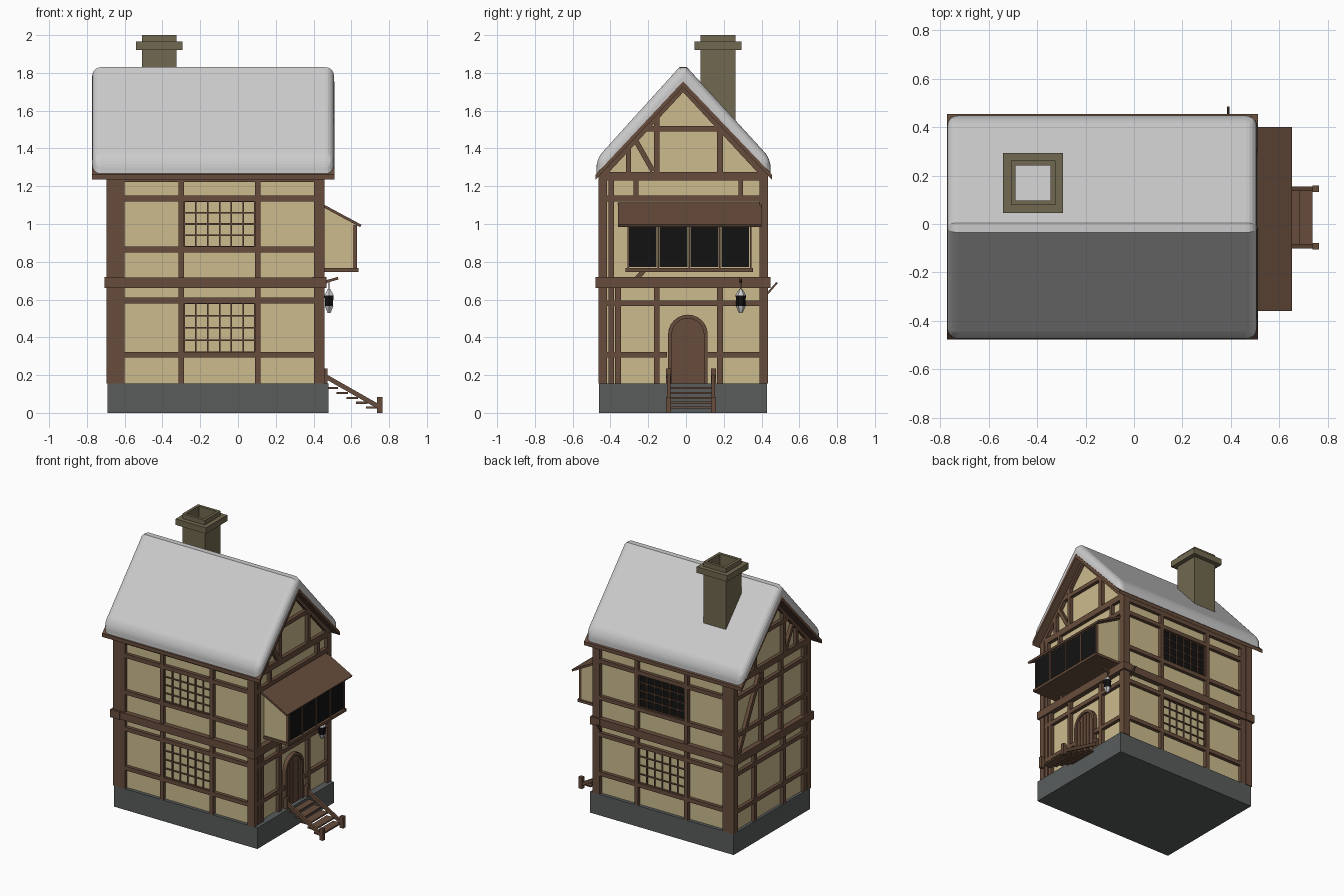
import bpy, bmesh, math
from mathutils import Vector

if "Cube" in bpy.data.objects:
    bpy.data.objects.remove(bpy.data.objects["Cube"])

def material(name, rgb):
    m = bpy.data.materials.new(name)
    m.diffuse_color = (*rgb, 1)
    m.use_nodes = True
    m.node_tree.nodes["Principled BSDF"].inputs["Base Color"].default_value = m.diffuse_color
    return m

WOOD = material("wood", (0.135, 0.073, 0.045))
PLASTER = material("plaster", (0.60, 0.50, 0.27))
STONE = material("stone", (0.10, 0.108, 0.108))
BRICK = material("chimney_stone", (0.165, 0.14, 0.08))
DARK = material("dark_glass", (0.006, 0.006, 0.006))
CX, CY, HX, HY = -0.12, -0.015, 0.55, 0.42      # house centre and wall half sizes

def finish(name, bm, mat=None):
    bmesh.ops.recalc_face_normals(bm, faces=bm.faces)
    me = bpy.data.meshes.new(name)
    bm.to_mesh(me)
    bm.free()
    ob = bpy.data.objects.new(name, me)
    bpy.context.collection.objects.link(ob)
    if mat:
        me.materials.append(mat)
    return ob

def add_bar(bm, p, q, n, w, d):
    """Bar from p to q, w wide, d deep along the normal n."""
    p, q, n = Vector(p), Vector(q), Vector(n).normalized()
    s = n.cross((q - p).normalized()) * w / 2
    n = n * d / 2
    a = [bm.verts.new(e + s * i + n * j) for e in (p, q) for i, j in ((-1, -1), (1, -1), (1, 1), (-1, 1))]
    bm.faces.new(a[:4])
    bm.faces.new(a[4:])
    for i in range(4):
        j = (i + 1) % 4
        bm.faces.new((a[i], a[j], a[4 + j], a[4 + i]))

def boxes(name, items, mat=None):
    bm = bmesh.new()
    for x0, x1, y0, y1, z0, z1 in items:
        x, y = (x0 + x1) / 2, (y0 + y1) / 2
        add_bar(bm, (x, y, z0), (x, y, z1), (0, 1, 0), x1 - x0, y1 - y0)
    return finish(name, bm, mat)

def prism(name, pts, x0, x1, mat=None):
    """Extrude a (y, z) outline along x."""
    bm = bmesh.new()
    f = bm.faces.new([bm.verts.new((x0, y, z)) for y, z in pts])
    r = bmesh.ops.extrude_face_region(bm, geom=[f])
    bmesh.ops.translate(bm, vec=(x1 - x0, 0, 0), verts=[v for v in r["geom"] if isinstance(v, bmesh.types.BMVert)])
    return finish(name, bm, mat)

# each wall: outward normal and mapping from (u, z) to the wall plane
WALLS = {
    "front": ((0, -1, 0), lambda u, z: (u, CY - HY, z)),
    "back": ((0, 1, 0), lambda u, z: (u, CY + HY, z)),
    "right": ((1, 0, 0), lambda u, z: (CX + HX, u, z)),
    "left": ((-1, 0, 0), lambda u, z: (CX - HX, u, z)),
}

def timbers(name, wall, items, depth=0.05, mat=WOOD):
    n, f = WALLS[wall]
    bm = bmesh.new()
    for u0, z0, u1, z1, w in items:
        add_bar(bm, f(u0, z0), f(u1, z1), n, w, depth)
    return finish(name, bm, mat)

# Stone base and plastered body with gables
boxes("stone_base", [(-0.69, 0.48, -0.46, 0.43, 0, 0.155)], STONE)
prism("plaster_walls", [(CY - HY, 0.15), (CY + HY, 0.15), (CY + HY, 1.27), (CY, 1.735), (CY - HY, 1.27)],
      CX - HX, CX + HX, PLASTER)

# Corner posts
boxes("corner_posts", [(x, x + 0.055, y, y + 0.045, 0.155, 1.26)
                       for x in (-0.695, 0.402) for y in (-0.462, 0.39)], WOOD)

# Front and back timbers and leaded windows
for wall in ("front", "back"):
    posts = [(x, 0.155, x, 1.25, 0.03) for x in (-0.30, 0.105)] + [(-0.625, 0.155, -0.625, 1.25, 0.05)]
    rails = [(-0.66, z, 0.42, z, 0.03) for z in (0.307, 0.595, 0.865, 1.135, 1.237)]
    timbers(wall + "_timbers", wall, posts + rails)
    timbers(wall + "_floor_beam", wall, [(-0.70, 0.69, 0.44, 0.69, 0.055)], 0.075)
    for level, z0, z1 in (("lower", 0.32, 0.58), ("upper", 0.88, 1.12)):
        zm = (z0 + z1) / 2
        glass = DARK if (wall, level) == ("back", "upper") else PLASTER
        timbers(f"{wall}_{level}_pane", wall, [(-0.285, zm, 0.09, zm, z1 - z0)], 0.012, glass)
        bars = [(-0.285 + 0.0625 * i, z0, -0.285 + 0.0625 * i, z1, 0.008) for i in range(7)]
        bars += [(-0.285, z0 + (z1 - z0) * k / 4, 0.09, z0 + (z1 - z0) * k / 4, 0.008) for k in range(5)]
        timbers(f"{wall}_{level}_window_bars", wall, bars, 0.028)

# Gable-end timbers
gable = [(-0.43, 1.253, 0.41, 1.253, 0.045), (-0.22, 1.505, 0.19, 1.505, 0.03),
         (-0.155, 1.27, -0.155, 1.57, 0.03), (0.18, 1.27, 0.18, 1.52, 0.03),
         (-0.305, 1.27, -0.305, 1.41, 0.025), (-0.265, 1.44, -0.175, 1.28, 0.027)]
gable += [(CY, 1.72, CY + s * 0.44, 1.245, 0.03) for s in (-1, 1)]
rails = [(-0.43, z, 0.40, z, 0.03) for z in (0.307, 0.58, 1.135)]
posts = [(u, 0.155, u, 0.67, 0.03) for u in (-0.155, 0.18)]
timbers("right_timbers", "right", gable + posts + [(-0.43, 0.58, 0.4, 0.58, 0.03), (-0.43, 1.135, 0.4, 1.135, 0.03),
        (-0.43, 0.307, -0.1, 0.307, 0.03), (0.11, 0.307, 0.4, 0.307, 0.03), (-0.395, 0.155, -0.395, 1.25, 0.028),
        (-0.36, 0.155, -0.36, 0.67, 0.03), (-0.265, 1.12, -0.265, 1.25, 0.025), (0.29, 1.12, 0.29, 1.25, 0.025),
        (-0.27, 0.70, -0.2, 0.78, 0.025)])
timbers("left_timbers", "left", gable + rails + posts + [(-0.43, 0.865, 0.4, 0.865, 0.03),
        (0.10, 0.70, 0.10, 1.25, 0.03), (-0.13, 0.70, -0.13, 1.25, 0.03),
        (0.37, 0.72, 0.12, 1.22, 0.03), (-0.395, 0.155, -0.395, 1.25, 0.03)])
for wall in ("right", "left"):
    timbers(wall + "_floor_beam", wall, [(-0.478, 0.69, 0.448, 0.69, 0.058)], 0.075)

# Wooden roof shell
prism("roof_boards", [(-0.478, 1.235), (CY, 1.725), (0.455, 1.235), (0.455, 1.262), (CY, 1.755), (-0.478, 1.262)],
      -0.772, 0.512, WOOD)

# Thick snow blanket with rounded rim
snow = prism("snow_cover", [(-0.474, 1.258), (CY - 0.01, 1.745), (CY + 0.01, 1.745), (0.448, 1.258),
                            (0.448, 1.345), (CY + 0.02, 1.83), (CY - 0.02, 1.83), (-0.474, 1.345)], -0.772, 0.508)
bm = bmesh.new()
bm.from_mesh(snow.data)
def is_top(v):
    y, z = v.co.y, v.co.z
    return z > 1.8 or 1.3 < z < 1.4
rim = []
for e in bm.edges:
    a, b = e.verts
    along_x = abs(a.co.x - b.co.x) > 0.1
    if is_top(a) and is_top(b) and not (along_x and a.co.z > 1.8):
        rim.append(e)                                   # top rim
    elif not along_x and abs(a.co.y - b.co.y) < 0.001:
        rim.append(e)                                   # upright eave corners
bmesh.ops.bevel(bm, geom=rim, offset=0.045, segments=5, profile=0.5, affect='EDGES', clamp_overlap=True)
bm.to_mesh(snow.data)
bm.free()

# Hollow chimney with a collar
def ring(name, cx, cy, outer, inner, z0, z1):
    t = outer - inner
    return boxes(name, [(cx - outer, cx + outer, cy - outer, cy - inner, z0, z1),
                        (cx - outer, cx + outer, cy + inner, cy + outer, z0, z1),
                        (cx - outer, cx - outer + t, cy - inner, cy + inner, z0, z1),
                        (cx + inner, cx + outer, cy - inner, cy + inner, z0, z1)], BRICK)
ring("chimney_shaft", -0.417, 0.17, 0.092, 0.072, 1.45, 2.0)
ring("chimney_collar", -0.417, 0.17, 0.124, 0.09, 1.922, 1.966)

# Projecting bay with lean-to roof
bm = bmesh.new()
add_bar(bm, (0.43, 0.02, 1.108), (0.65, 0.02, 0.99), (0, 1, 0), 0.014, 0.76)
finish("bay_roof", bm, WOOD)
bm = bmesh.new()
side = [(0.42, 0.765), (0.62, 0.765), (0.62, 1.0), (0.42, 1.105)]
rows = [[bm.verts.new((x, y, z)) for x, z in side] for y in (-0.31, 0.345)]
for r in rows:
    bm.faces.new(r)
for i in range(4):
    bm.faces.new((rows[0][i], rows[0][i - 1], rows[1][i - 1], rows[1][i]))
finish("bay_walls", bm, PLASTER)
boxes("bay_sill", [(0.42, 0.637, -0.32, 0.355, 0.747, 0.766)], WOOD)
boxes("bay_panes", [(0.61, 0.626, -0.302 + 0.163 * i, -0.155 + 0.163 * i, 0.772, 0.99) for i in range(4)], DARK)
boxes("bay_mullions", [(0.61, 0.63, y - 0.004, y + 0.004, 0.766, 0.995)
                       for y in (-0.307, -0.147, 0.016, 0.179, 0.342)], WOOD)

# Arched plank door
def arch(r, z0=0.155, spring=0.415, c=0.01):
    a = [(c + r * math.cos(math.pi * i / 12), spring + r * math.sin(math.pi * i / 12)) for i in range(13)]
    return [(c + r, z0)] + a + [(c - r, z0)]
prism("door", arch(0.09), 0.42, 0.445, WOOD)
prism("door_frame", arch(0.105) + arch(0.085)[::-1], 0.42, 0.458, WOOD)
boxes("door_planks", [(0.44, 0.45, y - 0.014, y + 0.014, 0.155, z)
                      for y, z in ((-0.055, 0.46), (-0.022, 0.485), (0.01, 0.495), (0.042, 0.485), (0.075, 0.46))], WOOD)

# Entrance stairs with sloping rails
boxes("stair_treads", [(0.47 + 0.052 * i, 0.53 + 0.052 * i, -0.085, 0.14, 0.126 - 0.026 * i, 0.137 - 0.026 * i)
                       for i in range(5)], WOOD)
boxes("stair_posts", [(x, x + 0.028, y, y + 0.026, z0, z1) for y in (-0.105, 0.132)
                      for x, z0, z1 in ((0.737, 0, 0.085), (0.446, 0.1, 0.235))], WOOD)
bm = bmesh.new()
for y in (-0.092, 0.145):
    add_bar(bm, (0.46, y, 0.195), (0.75, y, 0.03), (0, 1, 0), 0.024, 0.018)
finish("stair_rails", bm, WOOD)

# Lantern on its bracket, and the peg on the back wall
bm = bmesh.new()
add_bar(bm, (0.43, 0.29, 0.685), (0.53, 0.29, 0.713), (0, 1, 0), 0.014, 0.014)
add_bar(bm, (0.43, 0.29, 0.66), (0.48, 0.29, 0.70), (0, 1, 0), 0.01, 0.01)
add_bar(bm, (0.482, 0.29, 0.65), (0.482, 0.29, 0.70), (0, 1, 0), 0.006, 0.006)
add_bar(bm, (0.39, 0.43, 0.63), (0.39, 0.482, 0.69), (1, 0, 0), 0.01, 0.01)
finish("lantern_bracket", bm, WOOD)
def cone(name, r1, r2, z0, z1, mat=None):
    bm = bmesh.new()
    bmesh.ops.create_cone(bm, cap_ends=True, segments=6, radius1=r1, radius2=r2, depth=z1 - z0)
    bmesh.ops.translate(bm, vec=(0.482, 0.29, (z0 + z1) / 2), verts=bm.verts)
    finish(name, bm, mat)
cone("lantern_cap", 0.029, 0.008, 0.622, 0.655)
cone("lantern_glass", 0.024, 0.027, 0.565, 0.622, DARK)
cone("lantern_foot", 0.01, 0.026, 0.53, 0.565)
